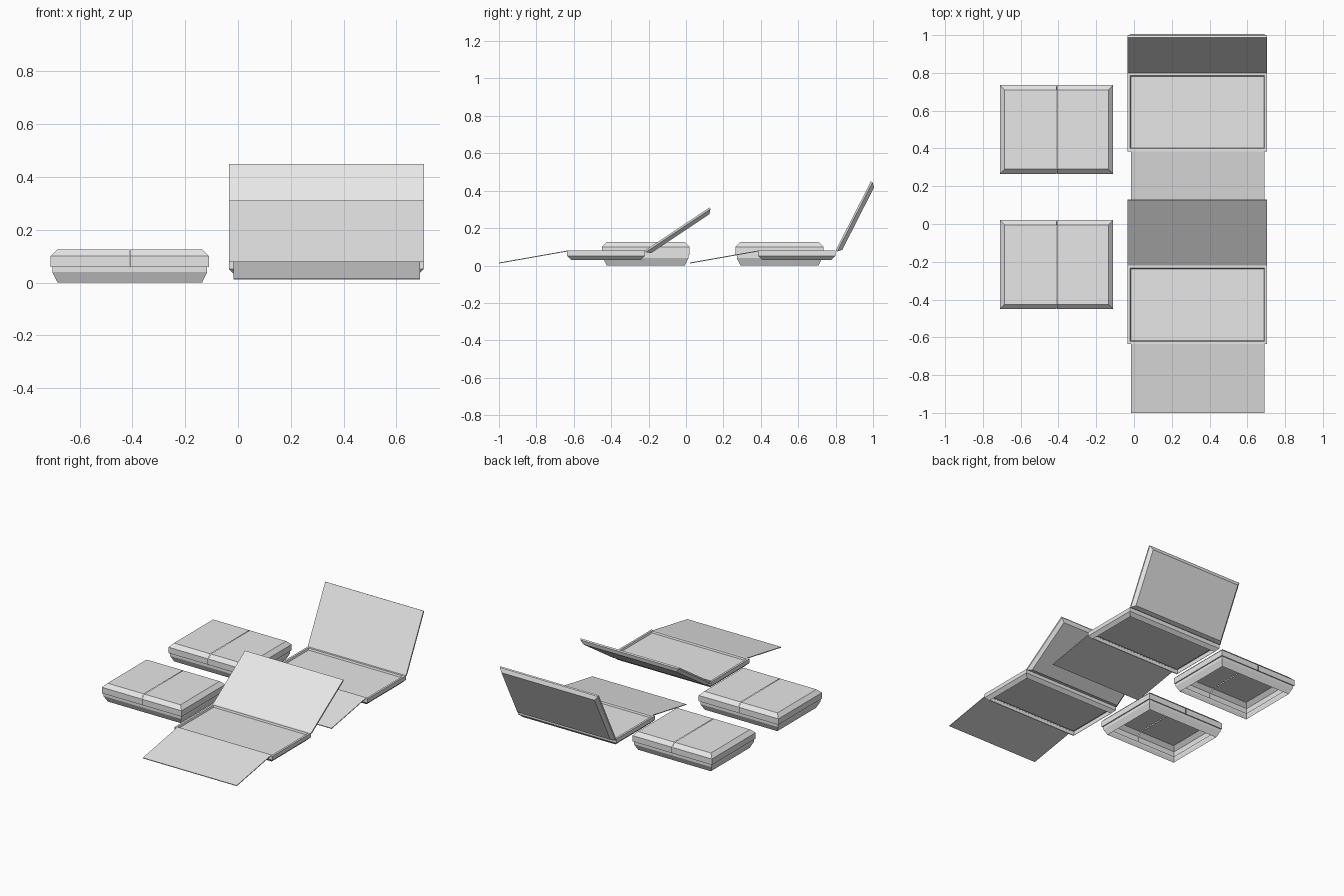
import bpy, bmesh, math
from mathutils import Matrix, Vector

cube = bpy.data.objects.get("Cube")
if cube:
    bpy.data.objects.remove(cube, do_unlink=True)

# Single plain grey finish
grey = bpy.data.materials.new("light_grey")
grey.use_nodes = True
colour = (0.8, 0.8, 0.8, 1)
grey.diffuse_color = colour
grey.node_tree.nodes["Principled BSDF"].inputs["Base Color"].default_value = colour


def shell(name, x0, x1, y0, y1, rings, cap_low=False, cap_high=False, matrix=None, cut=None):
    """Stack of rectangles, each given as (inset, height), joined by flat walls."""
    bm = bmesh.new()
    loops = []
    for inset, z in rings:
        a, b, c, d = x0 + inset, x1 - inset, y0 + inset, y1 - inset
        loops.append([bm.verts.new((x, y, z)) for x, y in ((a, c), (b, c), (b, d), (a, d))])
    for low, high in zip(loops, loops[1:]):
        for i in range(4):
            j = (i + 1) % 4
            bm.faces.new((low[i], low[j], high[j], high[i]))
    if cap_low:
        bm.faces.new(loops[0][::-1])
    if cap_high:
        bm.faces.new(loops[-1])
    if cut:
        # Keep only the side of the seam that the normal points away from
        x, side = cut
        bmesh.ops.bisect_plane(bm, geom=bm.verts[:] + bm.edges[:] + bm.faces[:],
                               plane_co=Vector((x, 0, 0)), plane_no=Vector((side, 0, 0)),
                               clear_outer=True)
    if matrix:
        bm.transform(matrix)
    mesh = bpy.data.meshes.new(name)
    bm.to_mesh(mesh)
    bm.free()
    mesh.materials.append(grey)
    obj = bpy.data.objects.new(name, mesh)
    bpy.context.collection.objects.link(obj)
    return obj


def closed_case(label, y0):
    x0, x1, y1 = -0.71, -0.11, y0 + 0.47
    mid, gap = (x0 + x1) / 2, 0.0015
    # Hollow tapered lower body, open underneath
    shell(label + "_case_body", x0, x1, y0, y1, [(0.026, 0), (0.007, 0.04), (0.007, 0.06)])
    # Bevelled cover in two halves
    lid = [(0.007, 0.06), (0, 0.06), (0, 0.10), (0.025, 0.125)]
    shell(label + "_case_cover_right", x0, x1, y0, y1, lid, cap_high=True, cut=(mid - gap, 1))
    shell(label + "_case_cover_left", x0, x1, y0, y1, lid, cap_high=True, cut=(mid + gap, -1))


def open_case(label, y0, angle):
    x0, x1, depth, top = -0.035, 0.705, 0.415, 0.08
    y1 = y0 + depth
    # Tray with a raised rim and shallow recess
    shell(label + "_tray", x0, x1, y0, y1,
          [(0.022, 0.03), (0, 0.052), (0, top), (0.014, top), (0.018, 0.068)], cap_high=True)
    # Tilted lid, built flat then swung about its hinge
    swing = Matrix.Translation((0, y1, top)) @ Matrix.Rotation(math.radians(angle), 4, 'X')
    shell(label + "_lid", x0, x1, 0, depth, [(0.02, -0.03), (0, -0.01), (0, 0)],
          cap_low=True, cap_high=True, matrix=swing)
    # Thin front flap sloping down from the tray edge
    drop = Matrix.Translation((0, y0, top)) @ Matrix.Rotation(math.radians(10), 4, 'X')
    shell(label + "_front_flap", x0 + 0.018, x1 - 0.015, -0.37, 0, [(0, -0.005), (0, 0)],
          cap_low=True, cap_high=True, matrix=drop)


for label, case_y, tray_y, angle in (("front", -0.45, -0.635, 33.7), ("rear", 0.265, 0.385, 63)):
    closed_case(label, case_y)
    open_case(label, tray_y, angle)
